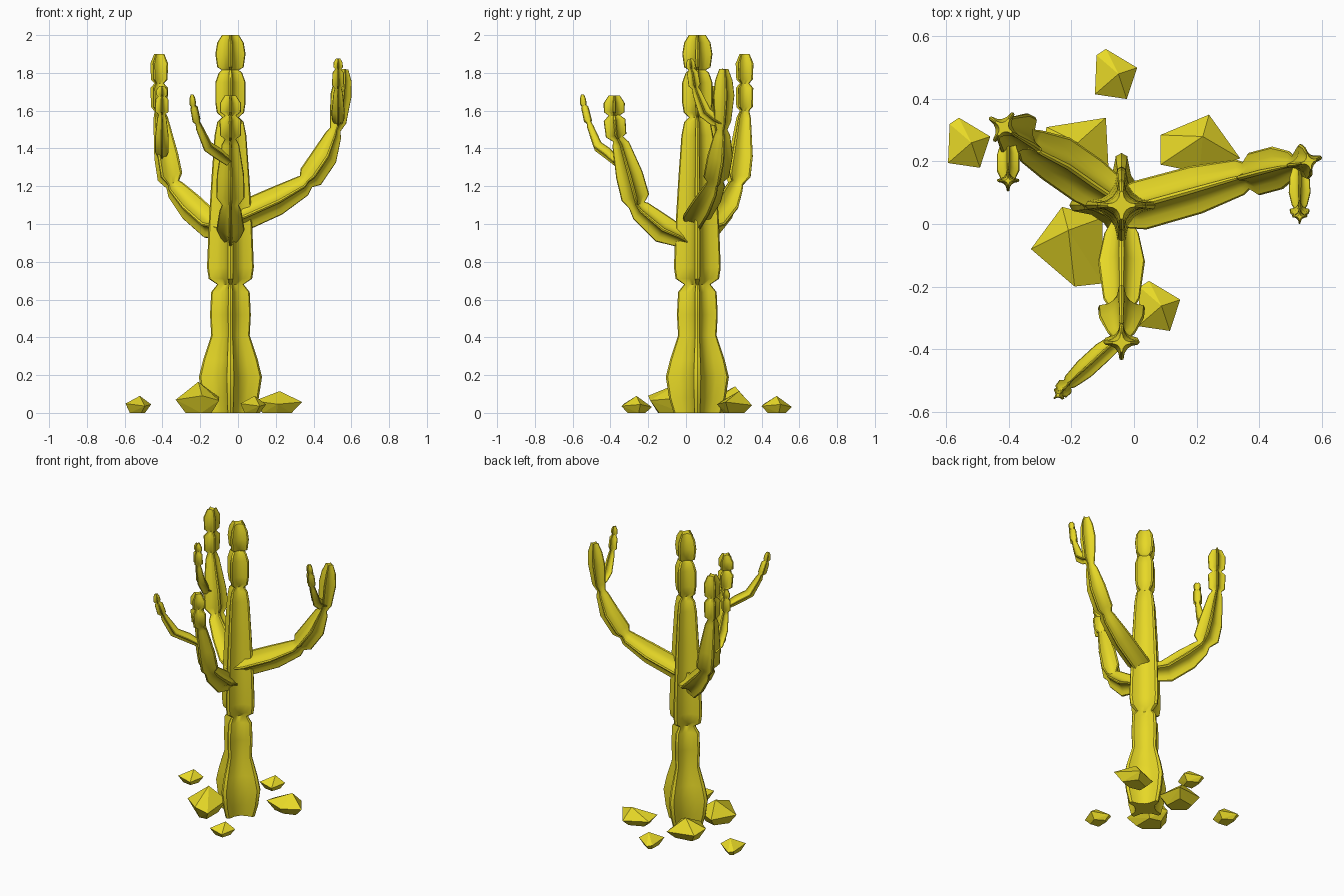
import bpy, bmesh
from mathutils import Vector

mat = bpy.data.materials.new("yellow")
mat.diffuse_color = (0.8, 0.69, 0.02, 1)

# Four-ribbed cross-section, one quarter repeated by rotation
QUARTER = [(1, 0), (.94, .11), (.58, .18), (.34, .34), (.18, .58), (.11, .94)]
SECTION = []
for k in range(4):
    for u, v in QUARTER:
        for _ in range(k):
            u, v = -v, u
        SECTION.append((u, v))


def finish(bm, name):
    bmesh.ops.recalc_face_normals(bm, faces=bm.faces)
    me = bpy.data.meshes.new(name)
    bm.to_mesh(me)
    bm.free()
    ob = bpy.data.objects.new(name, me)
    bpy.context.collection.objects.link(ob)
    me.materials.append(mat)
    return ob


def stem(name, heading, stations):
    """Sweep the ribbed section along (x, y, z, radius) stations."""
    side = Vector((-heading[1], heading[0], 0)).normalized()
    pts = [Vector(s[:3]) for s in stations]
    bm = bmesh.new()
    rings = []
    for i, s in enumerate(stations):
        t = (pts[min(i + 1, len(pts) - 1)] - pts[max(i - 1, 0)]).normalized()
        up = side.cross(t).normalized()
        rings.append([bm.verts.new(pts[i] + s[3] * (up * u + side * v)) for u, v in SECTION])
    n = len(SECTION)
    for a, b in zip(rings, rings[1:]):
        for i in range(n):
            j = (i + 1) % n
            bm.faces.new((a[i], a[j], b[j], b[i]))
    for ring, p in ((rings[0], pts[0]), (rings[-1], pts[-1])):
        c = bm.verts.new(p)
        for i in range(n):
            bm.faces.new((ring[i], ring[(i + 1) % n], c))
    ob = finish(bm, name)
    bpy.ops.object.select_all(action='DESELECT')
    ob.select_set(True)
    bpy.context.view_layer.objects.active = ob
    bpy.ops.object.shade_smooth_by_angle(angle=0.7)


# Trunk
profile = [(0, .125), (.08, .15), (.19, .167), (.28, .145), (.41, .102), (.52, .108),
           (.64, .102), (.68, .07), (.71, .115), (.77, .124), (1.0, .115), (1.25, .1),
           (1.47, .084), (1.54, .07), (1.565, .045), (1.59, .072), (1.64, .08),
           (1.75, .08), (1.80, .062), (1.815, .045), (1.83, .07), (1.90, .08),
           (1.96, .07), (2.0, .045)]
stem("trunk", (1, 0), [(-.04, .06, z, r) for z, r in profile])

# Main arms
stem("right_arm", (.58, .15), [
    (-.04, .05, 1.02, .065), (.02, .06, 1.04, .08), (.2, .11, 1.12, .078), (.34, .15, 1.2, .058),
    (.36, .155, 1.225, .045), (.385, .16, 1.25, .07), (.46, .18, 1.36, .07), (.505, .19, 1.47, .045),
    (.515, .19, 1.5, .03), (.53, .195, 1.54, .045), (.545, .2, 1.68, .058),
    (.555, .2, 1.76, .048), (.56, .2, 1.82, .025)])
x, y = -.417, .31
stem("left_arm", (-.37, .25), [
    (-.06, .08, .98, .065), (-.15, .14, 1.0, .08), (-.25, .21, 1.09, .08), (-.33, .25, 1.18, .06),
    (-.345, .265, 1.21, .045), (-.36, .275, 1.25, .08), (-.38, .29, 1.36, .076),
    (-.41, .305, 1.56, .046), (x, y, 1.6, .03), (x, y, 1.62, .052), (x, y, 1.72, .055),
    (x, y, 1.745, .03), (x, y, 1.765, .052), (x, y, 1.85, .056), (x, y, 1.9, .032)])
x = -.04
stem("front_arm", (0, -1), [
    (x, .03, .89, .02), (x, -.03, .93, .055), (x, -.12, .97, .075), (x, -.24, 1.07, .058),
    (x, -.26, 1.1, .045), (x, -.268, 1.14, .075), (x, -.3, 1.26, .072), (x, -.345, 1.42, .046),
    (x, -.36, 1.45, .03), (x, -.37, 1.468, .055), (x, -.378, 1.55, .058), (x, -.38, 1.575, .03),
    (x, -.38, 1.592, .055), (x, -.38, 1.64, .056), (x, -.38, 1.68, .03)])

# Small shoots on each arm
x = .53
stem("right_shoot", (0, -1), [
    (x, .19, 1.53, .02), (x, .15, 1.55, .032), (x, .1, 1.59, .035), (x, .06, 1.69, .025),
    (x, .05, 1.72, .018), (x, .045, 1.735, .032), (x, .035, 1.80, .03), (x, .028, 1.82, .016),
    (x, .026, 1.83, .025), (x, .024, 1.855, .024), (x, .023, 1.875, .012)])
x = -.403
stem("left_shoot", (0, -1), [
    (x, .27, 1.35, .02), (x, .22, 1.38, .036), (x, .17, 1.46, .036), (x, .145, 1.56, .024),
    (x, .142, 1.58, .018), (x, .14, 1.595, .036), (x, .138, 1.66, .034), (x, .138, 1.675, .02),
    (x, .138, 1.685, .03), (x, .138, 1.71, .029), (x, .138, 1.73, .014)])
stem("front_shoot", (-1, -.9), [
    (-.05, -.37, 1.33, .025), (-.1, -.41, 1.37, .033), (-.16, -.465, 1.41, .033),
    (-.205, -.505, 1.51, .024), (-.213, -.513, 1.535, .017), (-.22, -.52, 1.55, .028),
    (-.233, -.535, 1.615, .026), (-.237, -.54, 1.625, .015), (-.239, -.543, 1.635, .023),
    (-.242, -.546, 1.665, .02), (-.243, -.548, 1.685, .01)])


# Rocks: hulls of a narrow base, a wide waist and an off-centre peak
def rock(name, cx, cy, outline, height, peak):
    bm = bmesh.new()
    for i, (px, py) in enumerate(outline):
        bm.verts.new((cx + px, cy + py, height * (.35, .5, .4, .55, .42)[i]))
        bm.verts.new((cx + px * .6, cy + py * .6, 0))
    bm.verts.new((cx + peak[0], cy + peak[1], height))
    res = bmesh.ops.convex_hull(bm, input=bm.verts)
    bmesh.ops.delete(bm, geom=list({g for g in res["geom_interior"]}), context='VERTS')
    finish(bm, name)


SMALL = [(-.02, .08), (.08, .02), (.047, -.08), (-.055, -.065), (-.05, .06)]
for name, cx, cy in (("left_pebble", -.54, .26), ("back_pebble", -.07, .48), ("front_pebble", .068, -.262)):
    rock(name, cx, cy, SMALL, .09, (.02, .0))
rock("right_boulder", .2, .25, [(.04, .1), (.14, -.04), (.01, -.085), (-.115, -.06), (-.115, .035)], .115, (.02, .03))
rock("front_boulder", -.2, -.07, [(-.03, .125), (.1, .09), (.1, -.12), (.01, -.13), (-.13, -.01)], .165, (-.01, .05))
rock("back_boulder", -.18, .23, [(.09, .11), (.1, -.08), (0, -.13), (-.12, -.02), (-.1, .08)], .14, (.0, .03))
